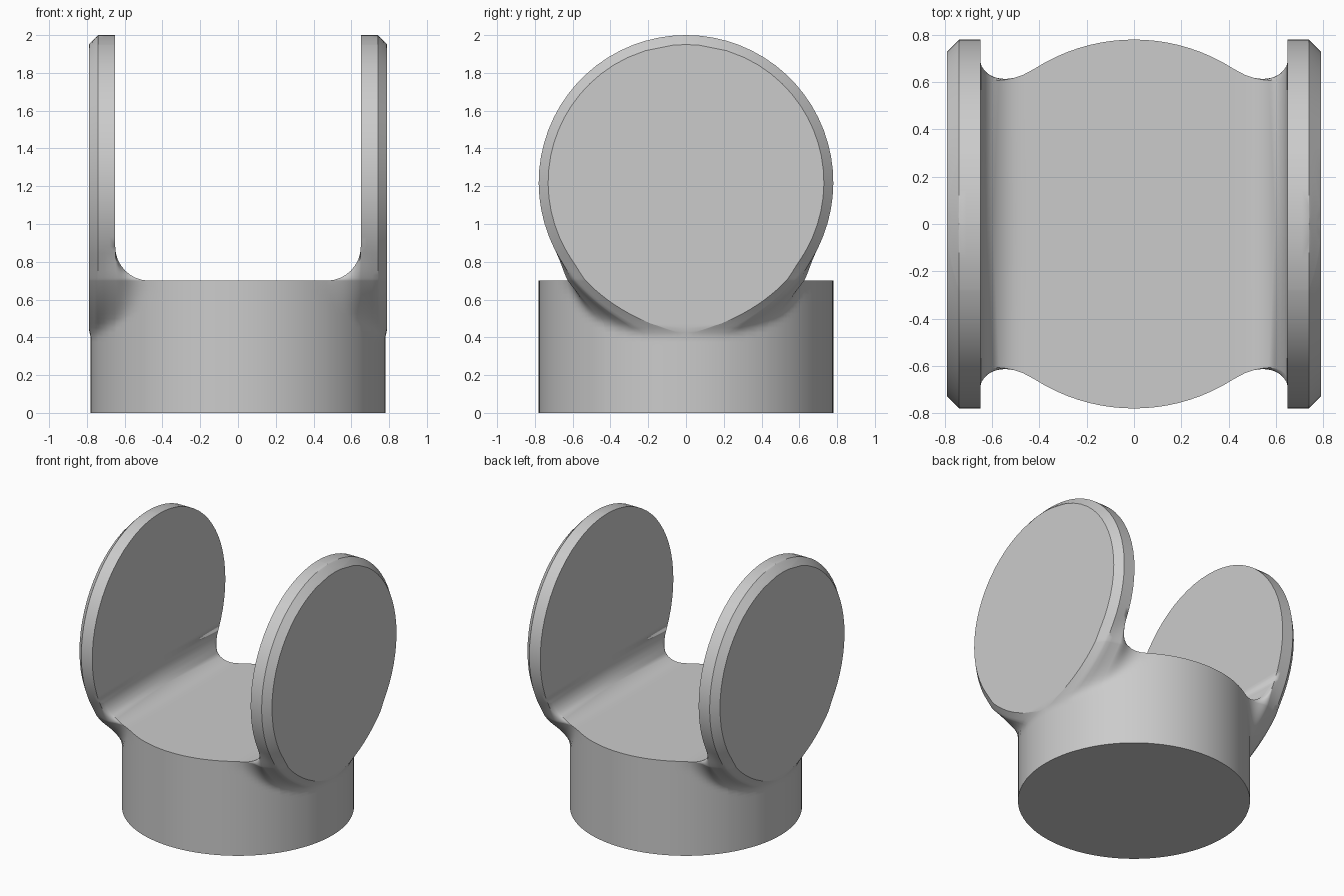
import bpy, bmesh
from math import sin, cos, pi, hypot, sqrt

cube = bpy.data.objects.get("Cube")
if cube:
    bpy.data.objects.remove(cube)

R = 0.78                     # radius of base and discs
TOP, DISC_Z = 0.70, 1.22     # base top, disc centre height
X_IN, X_BEV, X_OUT = 0.65, 0.74, 0.79
FILLET = 0.18                # slot floor to disc


def solid(x, y, z):
    """Signed distance of base and disc, joined by a rounded fillet."""
    side = hypot(x, y) - R
    a = hypot(max(side, 0), max(z - TOP, 0)) if z > TOP else side
    dx = max(X_IN - x, x - X_OUT)
    dr = hypot(y, z - DISC_Z) - R
    b = hypot(max(dx, 0), max(dr, 0)) + min(max(dx, dr), 0)
    b = max(b, (dr + x - X_BEV) / sqrt(2))
    r = min(0.24, max(0.06, 0.07 + 0.6 * (z - 0.42)))
    return max(r, min(a, b)) - hypot(max(r - a, 0), max(r - b, 0))


def outermost(g, hi):
    """Largest value up to hi that lies inside the solid."""
    t, step = hi, 0.01
    while t > 0 and g(t) > 1e-6:
        t -= step
    if t == hi:
        return hi
    lo, up = max(t, 0), t + step
    for _ in range(16):
        mid = (lo + up) / 2
        if g(mid) > 1e-6:
            up = mid
        else:
            lo = mid
    return lo


def lerp(a, b, t):
    return a + (b - a) * t


# Heights of the rows: plain base, fillet zone, disc
rows = [0, 0.12, 0.24, 0.32]
rows += [lerp(0.35, TOP, i / 14) for i in range(15)]
rows += [TOP + FILLET * (1 - cos(pi / 2 * i / 8)) for i in range(1, 9)]
start = 0.35 * pi
rows += [DISC_Z - R * cos(lerp(start, pi, i / 22)) for i in range(1, 23)]
rows = sorted(rows + [1.95])

N_MID, N_FIL, N_RIM, N_BEV = 10, 14, 3, 7


def columns(z):
    """Positions across one row, from the middle to the outer side."""
    if z <= TOP + 1e-6:
        inner = X_IN - FILLET
    else:
        inner = X_IN - FILLET + sqrt(max(0, FILLET**2 - max(0, TOP + FILLET - z)**2))
    end = max(X_BEV, outermost(lambda x: solid(x, 0, z), X_OUT))
    xs = [inner * i / N_MID for i in range(N_MID)]
    xs += [lerp(inner, X_IN, sin(pi / 2 * i / N_FIL)) for i in range(N_FIL)]
    xs += [lerp(X_IN, X_BEV, i / N_RIM) for i in range(N_RIM)]
    xs += [lerp(X_BEV, end, sin(pi / 2 * i / N_BEV)) for i in range(N_BEV + 1)]
    return xs


# Front quarter as a sheet of quads
bm = bmesh.new()
grid = []
for z in rows:
    line = []
    for i, x in enumerate(columns(z)):
        if z > TOP + 1e-6 and i < N_MID:
            line.append(None)
            continue
        y = outermost(lambda t: solid(x, t, z), R)
        line.append(bm.verts.new((x, -y, z)))
    grid.append(line)
for low, high in zip(grid, grid[1:]):
    for i in range(len(low) - 1):
        quad = (low[i], low[i + 1], high[i + 1], high[i])
        if None not in quad:
            bm.faces.new(quad)

# Underside, outer face and slot, carried back to the middle plane
border = [e for e in bm.edges if e.is_boundary
          and not all(v.co.x < 1e-6 for v in e.verts)]
new = bmesh.ops.extrude_edge_only(bm, edges=border)["geom"]
for v in new:
    if isinstance(v, bmesh.types.BMVert):
        v.co.y = 0
bmesh.ops.remove_doubles(bm, verts=bm.verts, dist=1e-4)
bmesh.ops.dissolve_degenerate(bm, edges=bm.edges, dist=1e-5)

# Mirror to the back and to the other side
for axis in "YX":
    bmesh.ops.mirror(bm, geom=bm.verts[:] + bm.edges[:] + bm.faces[:],
                     axis=axis, merge_dist=1e-4)
bmesh.ops.remove_doubles(bm, verts=bm.verts, dist=1e-4)
bmesh.ops.recalc_face_normals(bm, faces=bm.faces)

mesh = bpy.data.meshes.new("clevis_bracket")
bm.to_mesh(mesh)
bm.free()
bracket = bpy.data.objects.new("clevis_bracket", mesh)
bpy.context.collection.objects.link(bracket)

# Plain grey
grey = bpy.data.materials.new("light_grey")
grey.use_nodes = True
colour = (0.6, 0.6, 0.6, 1)
grey.diffuse_color = colour
grey.node_tree.nodes["Principled BSDF"].inputs["Base Color"].default_value = colour
mesh.materials.append(grey)

bpy.ops.object.select_all(action="DESELECT")
bracket.select_set(True)
bpy.context.view_layer.objects.active = bracket
bpy.ops.object.shade_smooth_by_angle(angle=pi / 6)
